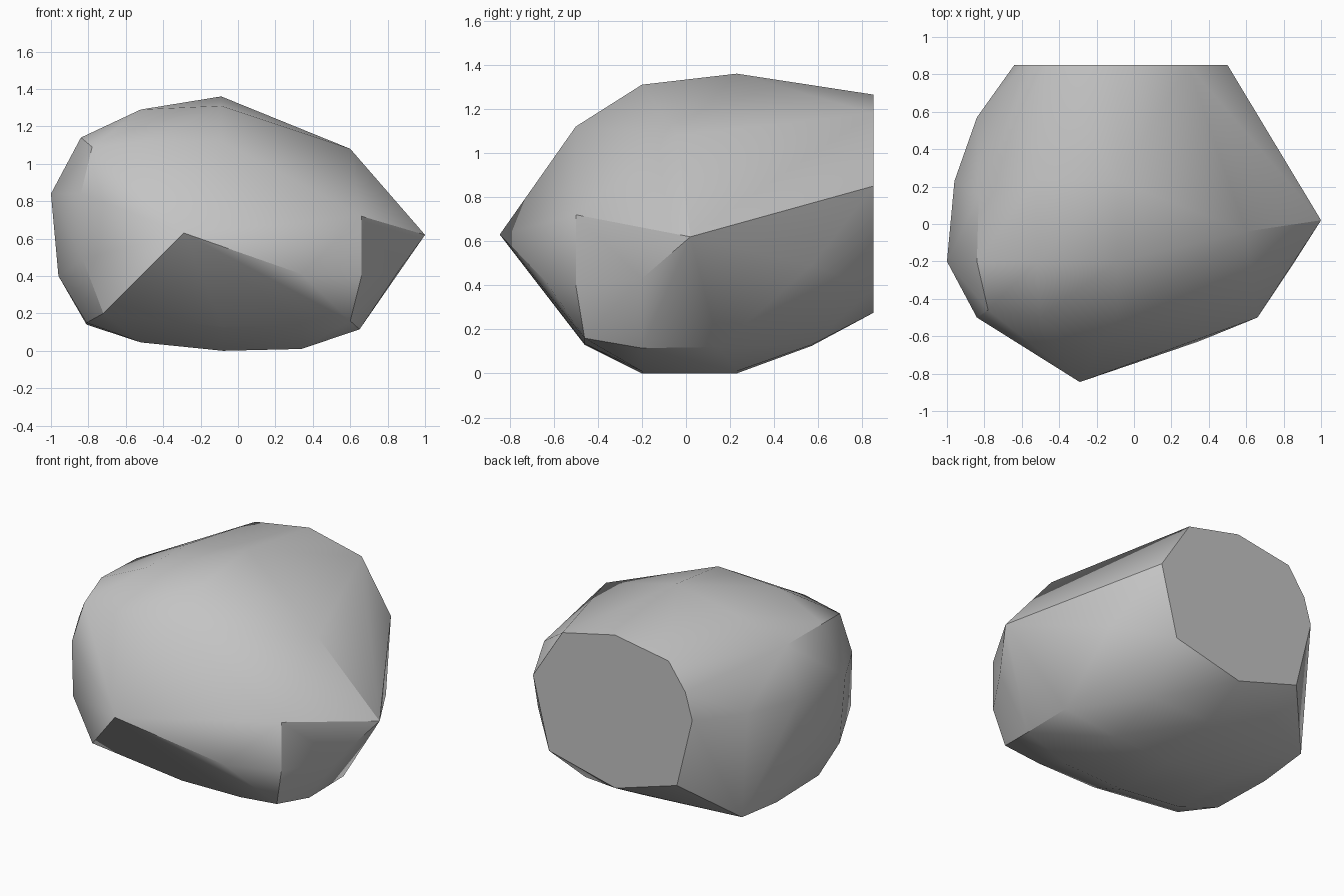
import bpy, bmesh, math

cube = bpy.data.objects.get("Cube")
if cube:
    bpy.data.objects.remove(cube, do_unlink=True)

# Stone colour
stone = bpy.data.materials.new("stone grey")
stone.use_nodes = True
grey = (0.55, 0.55, 0.55, 1)
stone.diffuse_color = grey
bsdf = stone.node_tree.nodes["Principled BSDF"]
bsdf.inputs["Base Color"].default_value = grey
bsdf.inputs["Roughness"].default_value = 0.9

# Cross-sections from front to back: depth, then (x, z) corners
front = (-0.5, [(.66, .4), (.66, .72), (-.09, 1.12), (-.5, 1.12), (-.84, .84), (-.83, .49)])
front_base = (-0.46, [(-.72, .2), (-.08, .13), (.34, .135), (.6, .16), (-.78, 1.09)])
mid_front = (-0.2, [(-.81, .15), (-.52, .045), (-.08, 0), (.34, .01), (.65, .115), (.86, .43),
                    (-.09, 1.31), (-.52, 1.29), (-.84, 1.14), (-1, .84), (-.96, .4)])
mid_back = (0.23, [(-.81, .14), (-.52, .045), (-.08, 0), (.34, .01),
                   (-.09, 1.36), (-.52, 1.28), (-.96, .84), (-.92, .4)])
rear = (0.57, [(-.8, .17), (-.09, .125), (.32, .13), (.66, .49), (-.84, .85)])
flat_back = (0.85, [(.29, 1.18), (-.085, 1.265), (-.47, 1.2), (-.59, 1.03), (-.64, .86),
                    (-.53, .41), (-.09, .275), (.385, .39), (.5, .85)])

# Pointed corners that stand clear of the sections
peaks = [(-.29, -.845, .63), (1, .02, .62), (.6, -.04, 1.08),
         (.34, -.63, .41), (.65, .15, .12), (-.83, .15, 1.135)]

bm = bmesh.new()
for depth, corners in (front, front_base, mid_front, mid_back, rear, flat_back):
    for x, z in corners:
        bm.verts.new((x, depth, z))
for p in peaks:
    bm.verts.new(p)

# Wrap a skin round the sections and clean up the flat areas
bmesh.ops.convex_hull(bm, input=bm.verts[:], use_existing_faces=False)
loose = [v for v in bm.verts if not v.link_faces]
bmesh.ops.delete(bm, geom=loose, context='VERTS')
bmesh.ops.dissolve_limit(bm, angle_limit=math.radians(1), verts=bm.verts[:], edges=bm.edges[:])
bmesh.ops.recalc_face_normals(bm, faces=bm.faces[:])

mesh = bpy.data.meshes.new("boulder")
bm.to_mesh(mesh)
bm.free()
mesh.materials.append(stone)
boulder = bpy.data.objects.new("boulder", mesh)
bpy.context.collection.objects.link(boulder)

# Soft facets with crisp creases
bpy.ops.object.select_all(action='DESELECT')
boulder.select_set(True)
bpy.context.view_layer.objects.active = boulder
bpy.ops.object.shade_smooth_by_angle(angle=math.radians(30))
